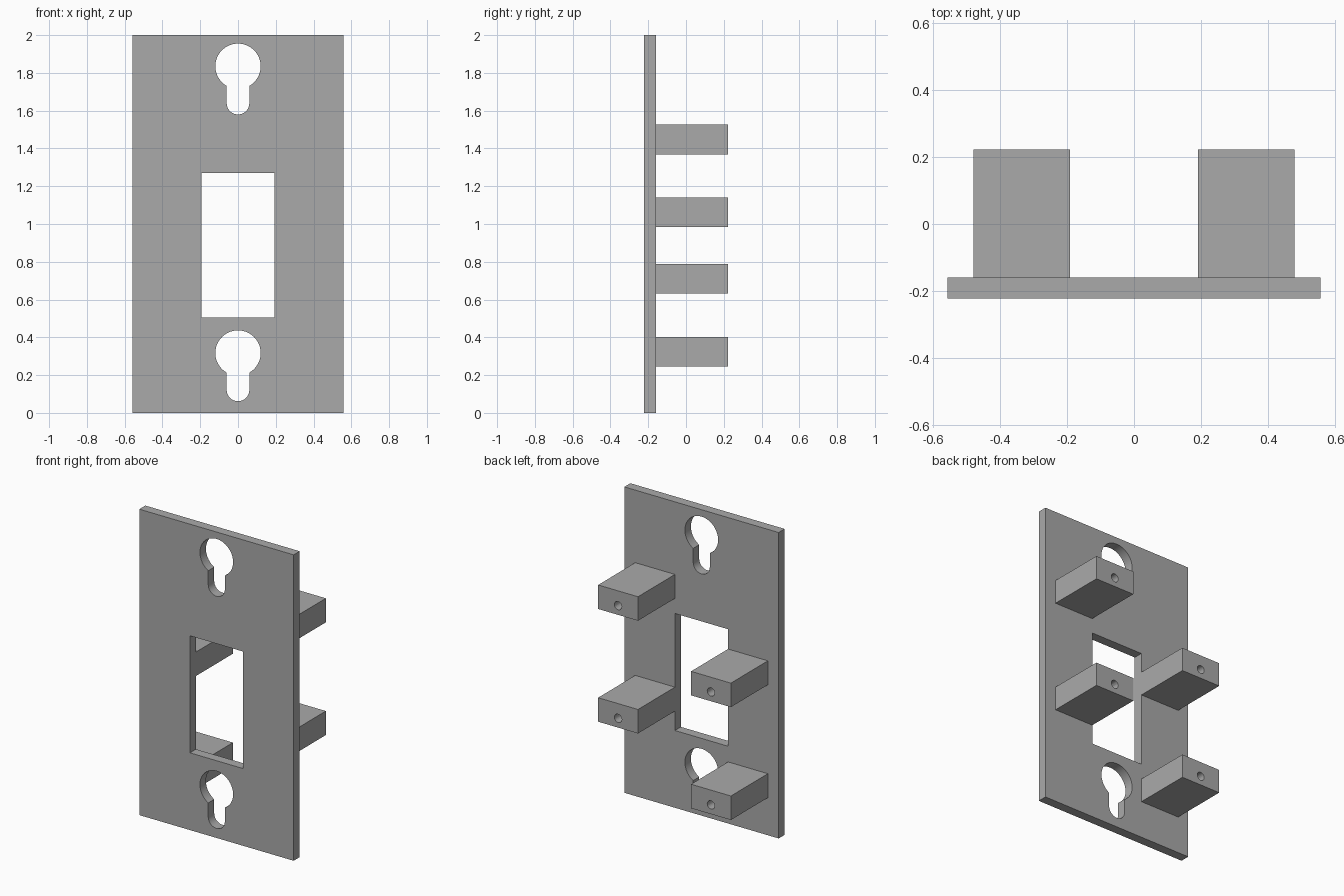
import bpy
from math import asin, cos, pi, sin

cube = bpy.data.objects.get("Cube")
if cube:
    bpy.data.objects.remove(cube, do_unlink=True)

grey = bpy.data.materials.new("plain grey")
grey.use_nodes = True
COLOUR = (0.4, 0.4, 0.4, 1)
grey.diffuse_color = COLOUR
grey.node_tree.nodes["Principled BSDF"].inputs["Base Color"].default_value = COLOUR

# Main dimensions
HALF_W, HEIGHT = 0.558, 2.0
FRONT, PLATE_BACK, BACK = -0.222, -0.16, 0.222
HOLE_R, SLOT_R, SLOT_DROP = 0.12, 0.06, 0.195
BOSS_IN, BOSS_OUT, BOSS_H = 0.192, 0.48, 0.157
SCREW_R, SCREW_DEPTH, SCREW_DROP = 0.027, 0.25, 0.018


def activate(obj):
    bpy.ops.object.select_all(action='DESELECT')
    obj.select_set(True)
    bpy.context.view_layer.objects.active = obj


def rectangle(x0, x1, z0, z1):
    return [(x0, z0), (x1, z0), (x1, z1), (x0, z1)]


def arc(cz, r, start, end, steps):
    angles = [start + (end - start) * i / steps for i in range(steps + 1)]
    return [(r * cos(a), cz + r * sin(a)) for a in angles]


def keyhole(cz):
    # Large entry circle running into a narrower round-ended slot
    gap = asin(SLOT_R / HOLE_R)
    entry = arc(cz, HOLE_R, -pi / 2 + gap, 1.5 * pi - gap, 48)
    return entry + arc(cz - SLOT_DROP, SLOT_R, pi, 2 * pi, 20)


def extruded(name, outlines, y0, y1):
    # Outlines in x and z, with inner ones becoming holes, extruded along y
    curve = bpy.data.curves.new(name, 'CURVE')
    curve.dimensions = '2D'
    curve.fill_mode = 'BOTH'
    curve.extrude = (y1 - y0) / 2
    for points in outlines:
        spline = curve.splines.new('POLY')
        spline.points.add(len(points) - 1)
        for point, (x, z) in zip(spline.points, points):
            point.co = (x, z, 0, 1)
        spline.use_cyclic_u = True
    obj = bpy.data.objects.new(name, curve)
    bpy.context.collection.objects.link(obj)
    obj.location.y = (y0 + y1) / 2
    obj.rotation_euler.x = pi / 2
    activate(obj)
    bpy.ops.object.convert(target='MESH')
    obj = bpy.context.object
    bpy.ops.object.transform_apply(location=True, rotation=True, scale=True)
    bpy.ops.object.mode_set(mode='EDIT')
    bpy.ops.mesh.select_all(action='SELECT')
    bpy.ops.mesh.remove_doubles(threshold=0.0001)
    bpy.ops.mesh.normals_make_consistent(inside=False)
    bpy.ops.object.mode_set(mode='OBJECT')
    obj.data.materials.clear()
    obj.data.materials.append(grey)
    bpy.ops.object.shade_smooth_by_angle(angle=pi / 6)
    return obj


def boss(name, side, cz):
    # Rectangular standoff with a blind screw hole in its end
    cx = side * (BOSS_IN + BOSS_OUT) / 2
    half = (BOSS_OUT - BOSS_IN) / 2
    outline = rectangle(cx - half, cx + half, cz - BOSS_H / 2, cz + BOSS_H / 2)
    block = extruded(name, [outline], PLATE_BACK, BACK)
    bpy.ops.mesh.primitive_cylinder_add(
        vertices=24, radius=SCREW_R, depth=2 * SCREW_DEPTH,
        location=(cx, BACK, cz - SCREW_DROP), rotation=(pi / 2, 0, 0))
    cutter = bpy.context.object
    cutter.hide_render = True
    cutter.data.materials.append(grey)
    cut = block.modifiers.new("screw_hole", 'BOOLEAN')
    cut.operation = 'DIFFERENCE'
    cut.solver = 'EXACT'
    cut.object = cutter
    activate(block)
    bpy.ops.object.modifier_apply(modifier=cut.name)
    bpy.data.objects.remove(cutter, do_unlink=True)
    bpy.ops.object.shade_smooth_by_angle(angle=pi / 6)


# Mounting plate with a window and two keyholes
extruded("mounting_plate", [
    rectangle(-HALF_W, HALF_W, 0, HEIGHT),
    rectangle(-BOSS_IN, BOSS_IN, 0.505, 1.27),
    keyhole(1.835), keyhole(0.317)], FRONT, PLATE_BACK)

# Staggered standoffs on the back
for side, label, heights in ((1, "left", (0.71, 1.447)), (-1, "right", (0.324, 1.062))):
    for level, z in zip(("lower", "upper"), heights):
        boss(f"{level}_{label}_standoff", side, z)
